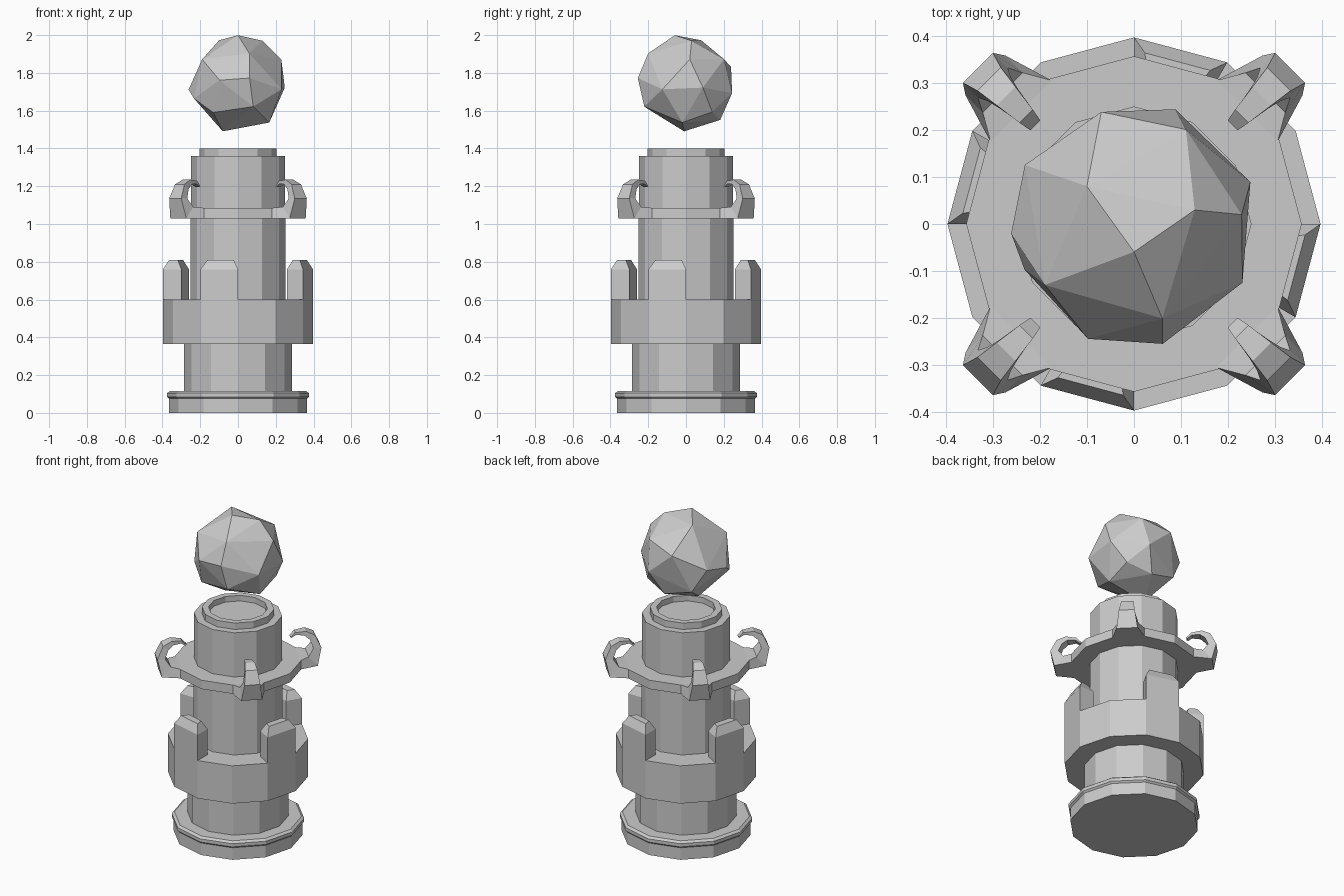
import bpy
import bmesh
from math import cos, sin, pi, radians
from mathutils import Vector, Matrix

if "Cube" in bpy.data.objects:
    bpy.data.objects.remove(bpy.data.objects["Cube"])

SIDES = 12
GREY = (0.6, 0.6, 0.6, 1)
stone = bpy.data.materials.new("grey_stone")
stone.use_nodes = True
stone.diffuse_color = GREY
stone.node_tree.nodes["Principled BSDF"].inputs["Base Color"].default_value = GREY


def finish(name, bm):
    bmesh.ops.recalc_face_normals(bm, faces=bm.faces)
    mesh = bpy.data.meshes.new(name)
    bm.to_mesh(mesh)
    bm.free()
    mesh.materials.append(stone)
    obj = bpy.data.objects.new(name, mesh)
    bpy.context.scene.collection.objects.link(obj)
    return obj


def loft(bm, rings):
    """Join equal rings of points into a closed solid."""
    loops = [[bm.verts.new(p) for p in ring] for ring in rings]
    for low, high in zip(loops, loops[1:]):
        for i in range(len(low)):
            j = (i + 1) % len(low)
            bm.faces.new((low[i], low[j], high[j], high[i]))
    bm.faces.new(loops[0][::-1])
    bm.faces.new(loops[-1])


def polar(radius, angle, z):
    return Vector((radius * cos(angle), radius * sin(angle), z))


def turned(name, profile):
    """Twelve-sided solid from (radius, height) pairs."""
    bm = bmesh.new()
    loft(bm, [[polar(r, 2 * pi * i / SIDES, z) for i in range(SIDES)]
              for r, z in profile])
    return finish(name, bm)


# Turned column parts
turned("base", [(0.365, 0), (0.365, 0.075), (0.375, 0.085),
                (0.375, 0.105), (0.36, 0.116)])
turned("lower_column", [(0.285, 0.11), (0.285, 0.37)])
turned("collar", [(0.397, 0.365), (0.397, 0.6)])
turned("middle_column", [(0.252, 0.59), (0.252, 1.04)])
turned("flange", [(0.357, 1.03), (0.357, 1.085)])
turned("upper_column", [(0.25, 1.08), (0.25, 1.36)])
turned("top_rim", [(0.205, 1.35), (0.205, 1.4), (0.167, 1.4), (0.167, 1.365)])


# Battlements standing on every third collar facet
def battlement(turn):
    start, end = radians(60), radians(90)
    foot = [polar(r, a, 0) for r, a in
            ((0.397, start), (0.397, end), (0.3, end), (0.3, start))]
    centre = sum(foot, Vector()) / 4
    outward = polar(1, (start + end) / 2, 0)
    top = []
    for p in foot:
        offset = p - centre
        radial = outward * offset.dot(outward)
        top.append(centre + radial * 0.45 + (offset - radial) * 0.7)
    lift = lambda pts, z: [turn @ (p + Vector((0, 0, z))) for p in pts]
    bm = bmesh.new()
    loft(bm, [lift(foot, 0.59), lift(foot, 0.76), lift(top, 0.81)])
    return bm


# Curled hooks: outer distance, outer z, inner distance, inner z, half width
HOOK = [(0.34, 1.03, 0.34, 1.085, 0.092),
        (0.447, 1.03, 0.395, 1.09, 0.06),
        (0.47, 1.135, 0.425, 1.135, 0.045),
        (0.436, 1.21, 0.405, 1.185, 0.035),
        (0.385, 1.235, 0.375, 1.21, 0.028),
        (0.325, 1.228, 0.33, 1.213, 0.02),
        (0.297, 1.2, 0.303, 1.195, 0.015)]


def hook(turn):
    turn = turn @ Matrix.Rotation(radians(45), 3, "Z")
    bm = bmesh.new()
    loft(bm, [[turn @ Vector(p) for p in
               ((od, -w, oz), (od, w, oz), (nd, w, nz), (nd, -w, nz))]
              for od, oz, nd, nz, w in HOOK])
    return bm


for k, side in enumerate(("back", "left", "front", "right")):
    quarter = Matrix.Rotation(k * pi / 2, 3, "Z")
    finish(side + "_battlement", battlement(quarter))
    finish(side + "_hook", hook(quarter))

# Irregular faceted ball floating above the column, in hundredths of a unit
FACETS = [(0, -6, 26), (13, 3, 23), (-10, 8, 23), (6, -20, 16), (-19, -13, 13),
          (23, 2, 13), (11, 20, 13), (-7, 24, 9), (-24, 13, 0), (-26, -2, -3),
          (-24, -10, -8), (-10, -25, 2), (6, -25, 3), (24, -13, -3),
          (25, 9, -2), (9, 25, -5), (17, -2, -21), (-8, -1, -25),
          (-13, -17, -15), (8, -22, -12), (2, 18, -19), (-15, 16, -14),
          (17, 14, -15)]
bm = bmesh.new()
for p in FACETS:
    bm.verts.new(Vector(p).normalized() * 0.264 + Vector((0, 0, 1.742)))
bmesh.ops.convex_hull(bm, input=bm.verts)
finish("floating_ball", bm)
